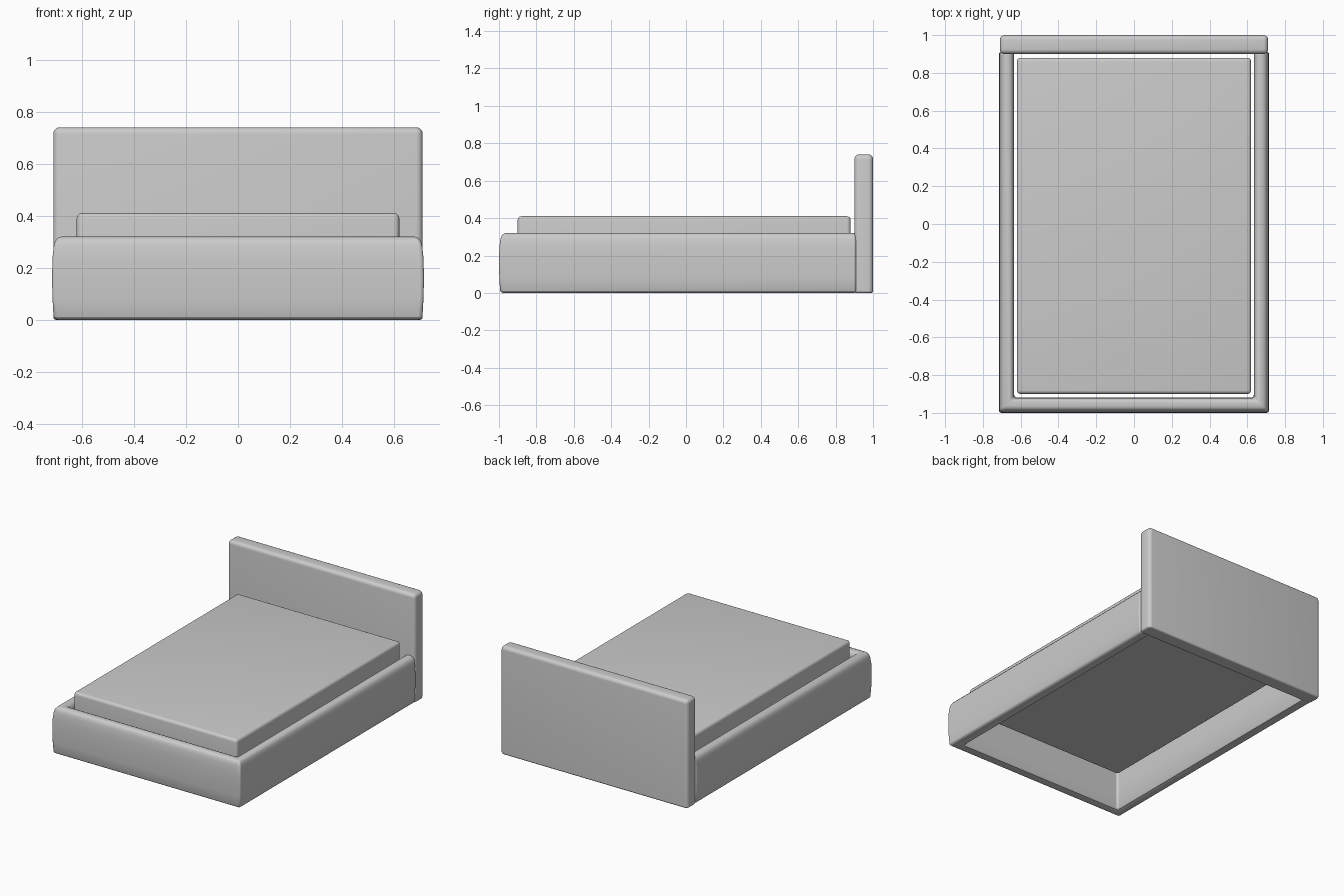
import bpy, bmesh, math

if "Cube" in bpy.data.objects:
    bpy.data.objects.remove(bpy.data.objects["Cube"])


def finish(name, bm, edge_width):
    """Turn a bmesh into a smooth-shaded object with softened sharp edges."""
    bmesh.ops.recalc_face_normals(bm, faces=bm.faces)
    me = bpy.data.meshes.new(name)
    bm.to_mesh(me)
    bm.free()
    ob = bpy.data.objects.new(name, me)
    bpy.context.collection.objects.link(ob)
    mod = ob.modifiers.new("soft_edges", "BEVEL")
    mod.width = edge_width
    mod.segments = 3
    mod.limit_method = "ANGLE"
    mod.angle_limit = math.radians(60)
    bpy.ops.object.select_all(action="DESELECT")
    bpy.context.view_layer.objects.active = ob
    ob.select_set(True)
    bpy.ops.object.shade_smooth_by_angle(angle=math.radians(40))
    return ob


def padded_box(name, lo, hi, radius, bottom_radius):
    """Box with rounded top and side edges and a tighter bottom edge."""
    bm = bmesh.new()
    bmesh.ops.create_cube(bm, size=1)
    for v in bm.verts:
        v.co = [(a + b) / 2 + c * (b - a) for a, b, c in zip(lo, hi, v.co)]
    edges = [e for e in bm.edges if max(v.co.z for v in e.verts) > lo[2] + 0.001]
    bmesh.ops.bevel(bm, geom=edges, offset=radius, segments=5, profile=0.5,
                    affect="EDGES")
    return finish(name, bm, bottom_radius)


# Frame: padded rail profile (inset from outer face, height) on a mitred U path
W, FRONT, BACK = 0.715, -1.0, 0.91
profile = [(0.012, 0.0), (0.006, 0.012), (0.002, 0.08), (0.0, 0.16),
           (0.002, 0.24), (0.007, 0.285), (0.012, 0.302), (0.022, 0.315),
           (0.036, 0.32), (0.052, 0.32), (0.066, 0.315), (0.074, 0.303),
           (0.079, 0.285), (0.081, 0.16), (0.079, 0.012), (0.072, 0.0)]
bm = bmesh.new()
rings = []
for sx, end in ((-1, True), (-1, False), (1, False), (1, True)):
    rings.append([bm.verts.new((sx * (W - d), BACK if end else FRONT + d, z))
                  for d, z in profile])
n = len(profile)
for a, b in zip(rings, rings[1:]):
    for i in range(n):
        j = (i + 1) % n
        bm.faces.new((a[i], a[j], b[j], b[i]))
bm.faces.new(rings[0])
bm.faces.new(rings[-1])
finish("bed_frame", bm, 0.012)

# Headboard
padded_box("headboard", (-0.71, 0.90, 0.0), (0.71, 1.0, 0.74), 0.025, 0.01)

# Mattress
padded_box("mattress", (-0.62, -0.90, 0.24), (0.62, 0.88, 0.41), 0.02, 0.015)
